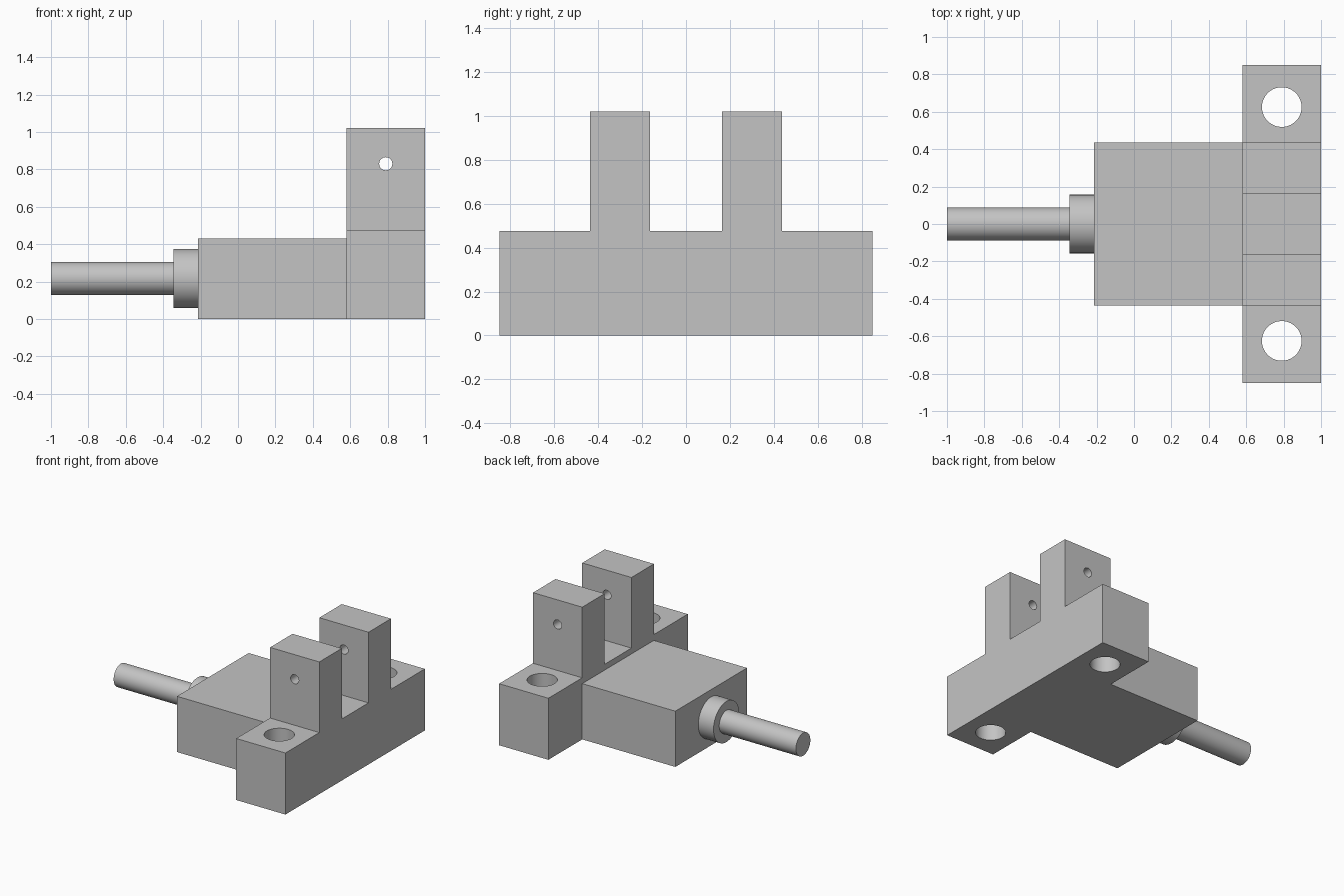
import bpy
import bmesh
from math import pi, radians

if "Cube" in bpy.data.objects:
    bpy.data.objects.remove(bpy.data.objects["Cube"], do_unlink=True)

grey = bpy.data.materials.new("plain grey")
grey.use_nodes = True
colour = (0.55, 0.55, 0.55, 1)
grey.diffuse_color = colour
grey.node_tree.nodes["Principled BSDF"].inputs["Base Color"].default_value = colour


def smooth(obj):
    bpy.ops.object.select_all(action="DESELECT")
    obj.select_set(True)
    bpy.context.view_layer.objects.active = obj
    bpy.ops.object.shade_smooth_by_angle(angle=radians(30))


def prism(name, outline, x0, x1):
    """Extrude a (y, z) outline along x."""
    bm = bmesh.new()
    face = bm.faces.new([bm.verts.new((x0, y, z)) for y, z in outline])
    end = bmesh.ops.extrude_face_region(bm, geom=[face])["geom"]
    moved = [v for v in end if isinstance(v, bmesh.types.BMVert)]
    bmesh.ops.translate(bm, verts=moved, vec=(x1 - x0, 0, 0))
    bmesh.ops.recalc_face_normals(bm, faces=bm.faces)
    mesh = bpy.data.meshes.new(name)
    bm.to_mesh(mesh)
    bm.free()
    mesh.materials.append(grey)
    obj = bpy.data.objects.new(name, mesh)
    bpy.context.collection.objects.link(obj)
    return obj


def cylinder(name, radius, length, centre, rotation=(0, 0, 0)):
    bpy.ops.mesh.primitive_cylinder_add(vertices=64, radius=radius, depth=length,
                                        location=centre, rotation=rotation)
    obj = bpy.context.object
    obj.name = name
    obj.data.materials.append(grey)
    smooth(obj)
    return obj


def drill(target, radius, length, centre, rotation=(0, 0, 0)):
    cutter = cylinder("hole_cutter", radius, length, centre, rotation)
    cutter.hide_render = True
    cut = target.modifiers.new("hole", "BOOLEAN")
    cut.operation = "DIFFERENCE"
    cut.solver = "EXACT"
    cut.object = cutter
    bpy.context.view_layer.objects.active = target
    bpy.ops.object.modifier_apply(modifier=cut.name)
    bpy.data.objects.remove(cutter, do_unlink=True)


# Mounting bar with two upright lugs, as one mirrored outline
half = [(0.85, 0), (0.85, 0.475), (0.437, 0.475), (0.437, 1.02),
        (0.163, 1.02), (0.163, 0.475)]
outline = half + [(-y, z) for y, z in reversed(half)]
bracket = prism("mounting_bracket", outline, 0.58, 1.0)

# Bolt holes through the bar ends, pin hole through both lugs
for side in (-1, 1):
    drill(bracket, 0.106, 1.2, (0.79, side * 0.625, 0.2))
drill(bracket, 0.035, 2, (0.79, 0, 0.83), (pi / 2, 0, 0))
smooth(bracket)

# Body block
prism("body_block", [(-0.437, 0), (0.437, 0), (0.437, 0.43), (-0.437, 0.43)],
      -0.215, 0.58)

# Collar and rod along x
for name, radius, x0, x1 in (("collar", 0.157, -0.345, -0.215),
                             ("rod", 0.088, -1.0, -0.345)):
    cylinder(name, radius, x1 - x0, ((x0 + x1) / 2, 0, 0.217), (0, pi / 2, 0))
